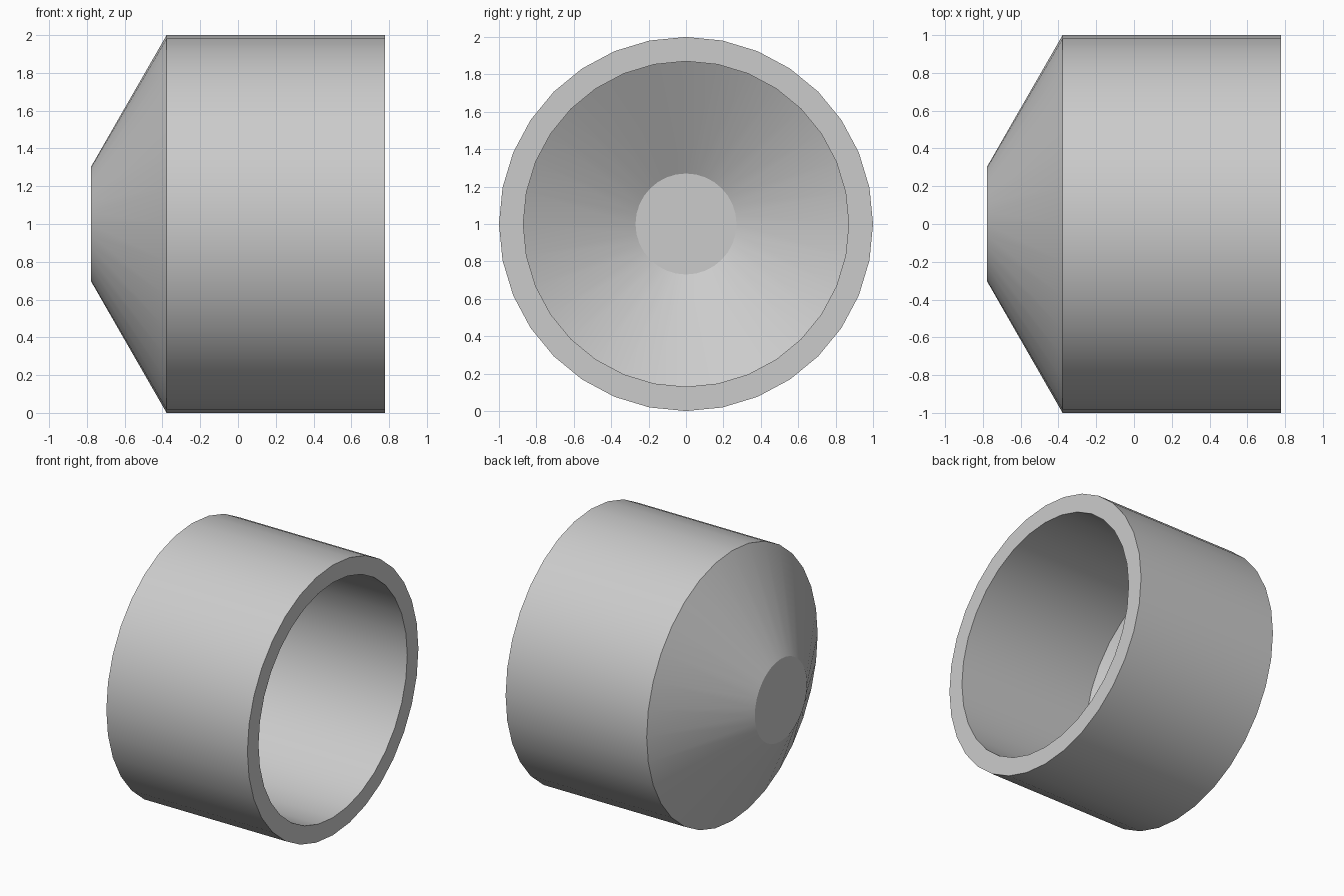
import bpy
import bmesh
import math
from mathutils import Matrix, Vector

SIDES = 32

cube = bpy.data.objects.get("Cube")
if cube:
    bpy.data.objects.remove(cube, do_unlink=True)

# Plain grey material
grey = bpy.data.materials.new("light_grey")
grey.use_nodes = True
colour = (0.6, 0.6, 0.6, 1)
grey.diffuse_color = colour
grey.node_tree.nodes["Principled BSDF"].inputs["Base Color"].default_value = colour

# Wall section as (x, radius): outer nose, shoulder, rim, then the inside back to the floor
profile = [(-0.777, 0.305), (-0.378, 1), (0.777, 1),
           (0.777, 0.87), (-0.303, 0.87), (-0.647, 0.27)]

# Revolve the section around the x axis
bm = bmesh.new()
rings = []
for x, radius in profile:
    ring = []
    for i in range(SIDES):
        a = math.tau * i / SIDES
        ring.append(bm.verts.new((x, radius * math.cos(a), radius * math.sin(a))))
    rings.append(ring)
for a, b in zip(rings, rings[1:]):
    for i in range(SIDES):
        j = (i + 1) % SIDES
        bm.faces.new((a[i], a[j], b[j], b[i]))

# Close the nose and the inner floor
bm.faces.new(rings[0])
bm.faces.new(rings[-1])
bmesh.ops.recalc_face_normals(bm, faces=bm.faces[:])
bmesh.ops.transform(bm, matrix=Matrix.Translation(Vector((0, 0, 1))), verts=bm.verts[:])

mesh = bpy.data.meshes.new("tapered_cup")
bm.to_mesh(mesh)
bm.free()
mesh.materials.append(grey)
cup = bpy.data.objects.new("tapered_cup", mesh)
bpy.context.collection.objects.link(cup)

# Smooth round walls with crisp rims
bpy.ops.object.select_all(action="DESELECT")
cup.select_set(True)
bpy.context.view_layer.objects.active = cup
bpy.ops.object.shade_smooth_by_angle(angle=math.radians(25))
